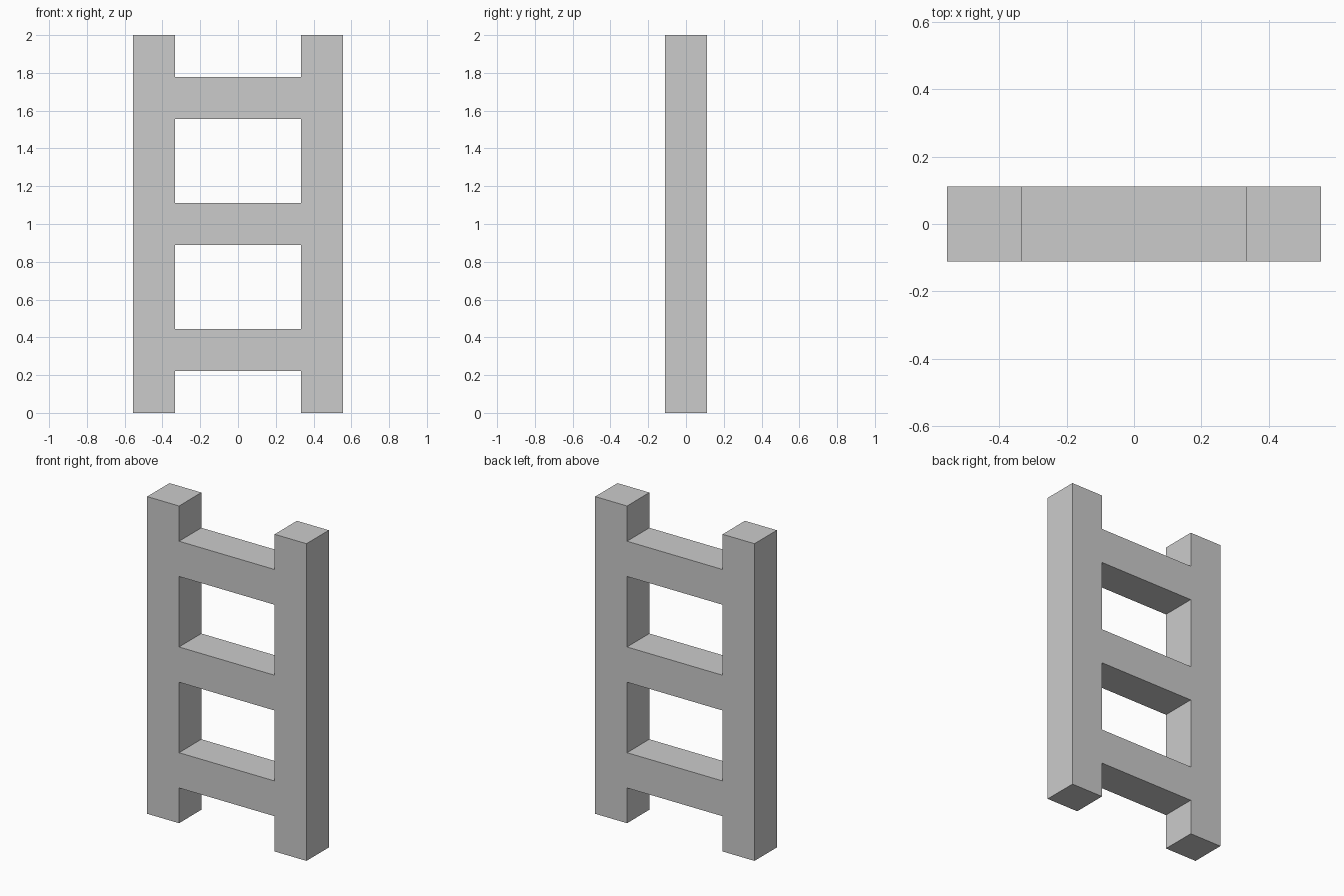
import bpy
import bmesh

if "Cube" in bpy.data.objects:
    bpy.data.objects.remove(bpy.data.objects["Cube"])

U = 2 / 9                                # one module: bar thickness
COLS = [-2.5, -1.5, 1.5, 2.5]            # left rail, rung span, right rail
ROWS = [0, 1, 2, 4, 5, 7, 8, 9]          # rungs fill every second row

bm = bmesh.new()

# Front outline as a shared-vertex quad grid; gaps between rungs stay open
grid = [[bm.verts.new((x * U, -U / 2, z * U)) for x in COLS] for z in ROWS]
for r in range(len(ROWS) - 1):
    for c in range(3):
        if c != 1 or r % 2 == 1:
            bm.faces.new((grid[r][c], grid[r][c + 1],
                          grid[r + 1][c + 1], grid[r + 1][c]))

# Give the frame its depth, keeping the front faces
front = bm.faces[:]
ext = bmesh.ops.extrude_face_region(bm, geom=front, use_keep_orig=True)
back = [v for v in ext["geom"] if isinstance(v, bmesh.types.BMVert)]
bmesh.ops.translate(bm, verts=back, vec=(0, U, 0))
bmesh.ops.recalc_face_normals(bm, faces=bm.faces[:])

# Ladder: two rails and three rungs in one solid piece
mesh = bpy.data.meshes.new("ladder")
bm.to_mesh(mesh)
bm.free()
bpy.context.collection.objects.link(bpy.data.objects.new("ladder", mesh))
